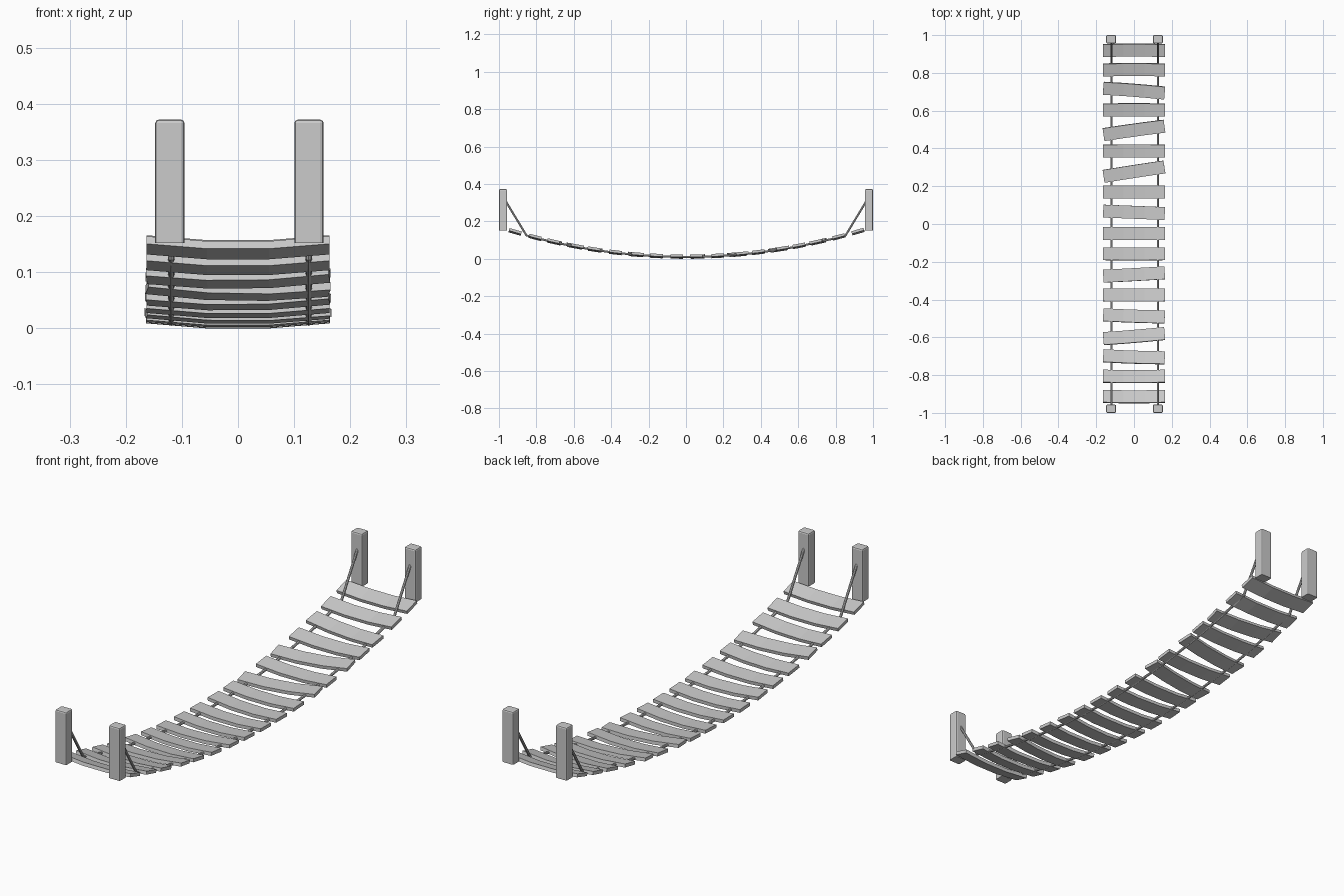
import bpy, bmesh, math
from mathutils import Matrix, Vector

if "Cube" in bpy.data.objects:
    bpy.data.objects.remove(bpy.data.objects["Cube"])


def sag(y):
    """Height of the hanging walkway's centre line."""
    return 0.007 + 0.158 * y * y


def add_object(name, bm):
    bmesh.ops.recalc_face_normals(bm, faces=bm.faces)
    mesh = bpy.data.meshes.new(name)
    bm.to_mesh(mesh)
    bm.free()
    ob = bpy.data.objects.new(name, mesh)
    bpy.context.collection.objects.link(ob)
    return ob


# Planks: slightly dished boards, (centre y, twist slope)
def plank(name, y, twist):
    bm = bmesh.new()
    rings = []
    for x, lift in ((-0.163, 0.009), (-0.055, 0), (0.055, 0), (0.163, 0.009)):
        rings.append([bm.verts.new((x, sy * 0.034, lift + sz * 0.007))
                      for sy, sz in ((-1, -1), (1, -1), (1, 1), (-1, 1))])
    for a, b in zip(rings, rings[1:]):
        for i in range(4):
            j = (i + 1) % 4
            bm.faces.new((a[i], a[j], b[j], b[i]))
    bm.faces.new(rings[0])
    bm.faces.new(rings[-1])
    pitch = Matrix.Rotation(math.atan(0.316 * y), 4, 'X')
    yaw = Matrix.Rotation(math.atan(twist), 4, 'Z')
    bm.transform(Matrix.Translation((0, y, sag(y))) @ pitch @ yaw)
    add_object(name, bm)


planks = [(-0.915, 0), (-0.808, 0), (-0.705, -0.035), (-0.595, 0.085),
          (-0.488, -0.035), (-0.377, 0), (-0.268, 0.055), (-0.158, 0),
          (-0.05, 0), (0.062, -0.04), (0.17, 0), (0.278, 0.155),
          (0.387, 0), (0.497, 0.14), (0.605, 0), (0.708, -0.08),
          (0.818, 0), (0.921, 0)]
for n, (y, twist) in enumerate(planks):
    plank(f"plank_{n + 1}", y, twist)


# Posts: chamfered uprights with flat bases
def post(name, x, y):
    bm = bmesh.new()
    bmesh.ops.create_cube(bm, size=1)
    bm.transform(Matrix.Translation((x, y, 0.262)) @ Matrix.Diagonal((0.052, 0.044, 0.22, 1)))
    edges = [e for e in bm.edges if any(v.co.z > 0.3 for v in e.verts)]
    bmesh.ops.bevel(bm, geom=edges, offset=0.006, segments=2, profile=0.5, affect='EDGES')
    add_object(name, bm)


for end, y in (("front", -0.978), ("back", 0.978)):
    post(f"{end}_left_post", -0.1215, y)
    post(f"{end}_right_post", 0.1265, y)


# Ropes: threaded through the planks, rising to the posts at both ends
def rope(name, x):
    steps = 24
    path = [Vector((x, -0.97, 0.318))]
    for i in range(steps + 1):
        y = -0.853 + 1.706 * i / steps
        path.append(Vector((x, y, sag(y) + 0.003)))
    path.append(Vector((x, 0.97, 0.318)))
    bm = bmesh.new()
    rings, sides, radius = [], 8, 0.0055
    for i, p in enumerate(path):
        a, b = path[max(i - 1, 0)], path[min(i + 1, len(path) - 1)]
        t = (b - a).normalized()
        up = Vector((1, 0, 0)).cross(t)
        rings.append([bm.verts.new(p + radius * (
            Vector((1, 0, 0)) * math.cos(k * math.tau / sides) + up * math.sin(k * math.tau / sides)))
            for k in range(sides)])
    for a, b in zip(rings, rings[1:]):
        for k in range(sides):
            j = (k + 1) % sides
            bm.faces.new((a[k], a[j], b[j], b[k]))
    bm.faces.new(rings[0])
    bm.faces.new(rings[-1])
    add_object(name, bm)


rope("left_rope", -0.119)
rope("right_rope", 0.126)
